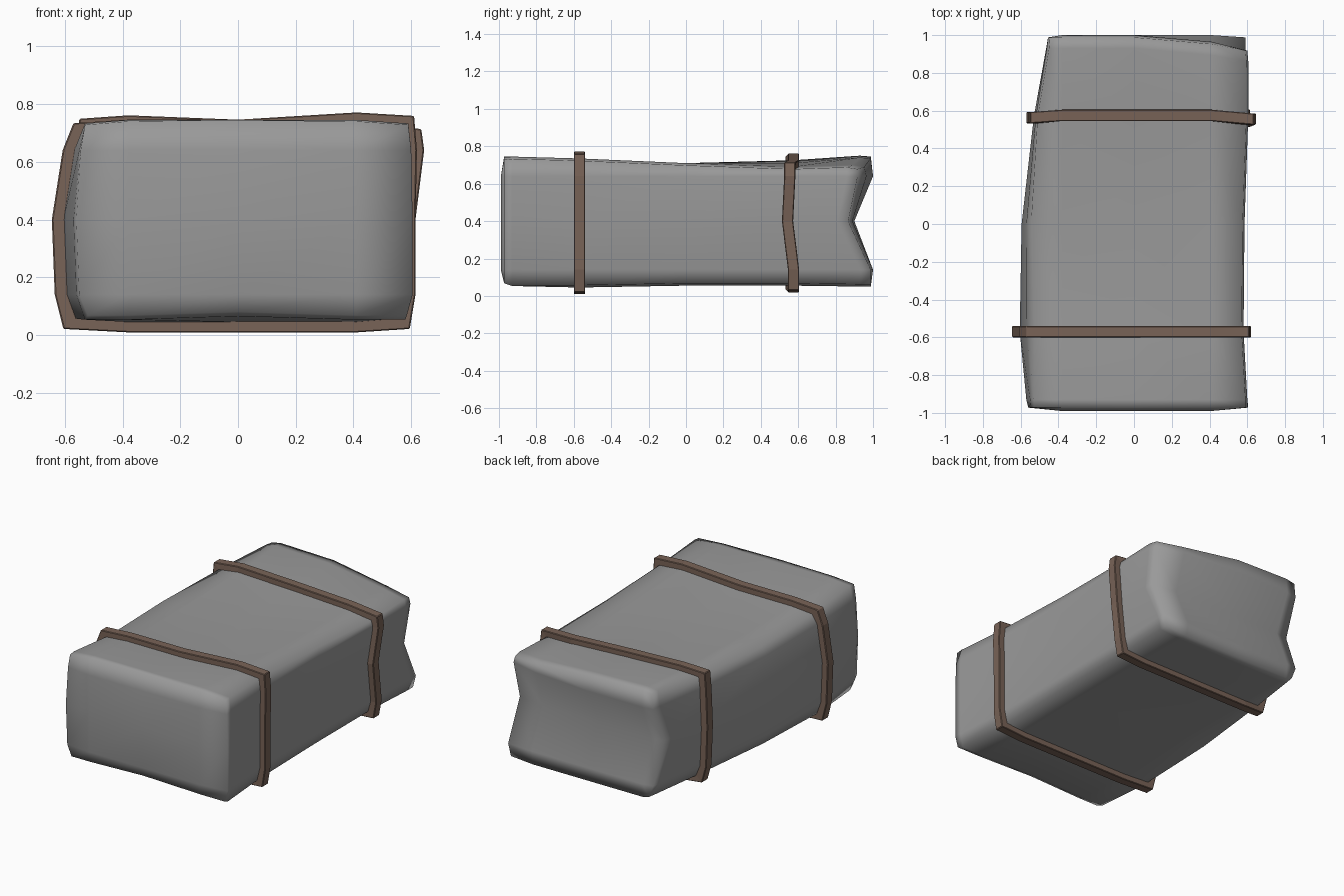
import bpy, bmesh

if "Cube" in bpy.data.objects:
    bpy.data.objects.remove(bpy.data.objects["Cube"])


def material(name, rgb):
    m = bpy.data.materials.new(name)
    m.use_nodes = True
    m.diffuse_color = (*rgb, 1)
    bsdf = next(n for n in m.node_tree.nodes if n.type == "BSDF_PRINCIPLED")
    bsdf.inputs["Base Color"].default_value = (*rgb, 1)
    return m


grey = material("cloth grey", (0.32, 0.32, 0.32))
brown = material("leather brown", (0.19, 0.125, 0.095))

# Cross-sections from front to back:
# y, left top, left middle, right middle, right high, top z left / centre / right, bottom centre z
SECTIONS = [
    (-0.99, -0.53, -0.56, 0.605, 0.60, 0.74, 0.745, 0.74, 0.08),
    (-0.93, -0.53, -0.57, 0.60, 0.60, 0.745, 0.745, 0.745, 0.065),
    (-0.57, -0.53, -0.605, 0.575, 0.58, 0.71, 0.71, 0.735, 0.045),
    (0.0, -0.545, -0.595, 0.575, 0.585, 0.71, 0.705, 0.71, 0.055),
    (0.57, -0.51, -0.53, 0.575, 0.605, 0.725, 0.71, 0.69, 0.055),
    (0.93, -0.45, -0.475, 0.59, 0.605, 0.75, 0.74, 0.70, 0.05),
    (1.0, -0.445, -0.465, 0.59, 0.60, 0.745, 0.735, 0.69, 0.05),
]
LEVELS = range(-2, 3)          # outer edge, inner loop, middle, inner loop, outer edge
LAST = len(SECTIONS) - 1


def point(s, i, k):
    """Surface point of section s at column i (left to right) and level k (bottom to top)."""
    y, left_top, left_mid, right_mid, right_high, zl, zc, zr, zb = SECTIONS[s]
    left = {-2: left_mid + 0.04, -1: left_mid + 0.01, 0: left_mid,
            1: (left_mid + left_top) / 2, 2: left_top}[k]
    right = {-2: right_mid - 0.02, -1: right_mid, 0: right_mid,
             1: right_high, 2: right_high - 0.01}[k]
    x = {-2: left, -1: -0.38, 0: 0, 1: 0.41, 2: right}[i]
    top = zc + (zl - zc if i < 0 else zr - zc) * min(abs(i), 1)
    bottom = zb
    if s < 2:
        bottom -= 0.012 * abs(i)
    if abs(i) == 2:
        top -= 0.012
        bottom += 0.012
    z = {-2: bottom, -1: 0.14, 0: 0.4, 1: 0.64, 2: top}[k]
    # Ends: rounded rim at the front, hollow across the back
    if s == 0 and (abs(i) == 2 or abs(k) == 2):
        y += 0.018
    if s >= 5:
        y -= 0.1 if k == 0 else 0
        if k >= 0 and i > 0:
            y -= 0.035 * i * (0.3 if k == 0 else 1)
        if s == LAST and (abs(i) == 2 or abs(k) == 2):
            y -= 0.012
    return x, y, z


def finish(name, bm, mat, smooth):
    bmesh.ops.recalc_face_normals(bm, faces=bm.faces)
    for f in bm.faces:
        f.smooth = smooth
    mesh = bpy.data.meshes.new(name)
    bm.to_mesh(mesh)
    bm.free()
    mesh.materials.append(mat)
    ob = bpy.data.objects.new(name, mesh)
    bpy.context.collection.objects.link(ob)
    return ob


# Walk once around the rim of a section
RING = ([(i, -2) for i in range(-2, 2)] + [(2, k) for k in range(-2, 2)]
        + [(i, 2) for i in range(2, -2, -1)] + [(-2, k) for k in range(2, -2, -1)])


# Soft bundle body
def bundle():
    bm = bmesh.new()
    verts = {}

    def v(*key):
        if key not in verts:
            verts[key] = bm.verts.new(point(*key))
        return verts[key]

    for s in range(LAST):
        for a, b in zip(RING, RING[1:] + RING[:1]):
            bm.faces.new((v(s, *a), v(s, *b), v(s + 1, *b), v(s + 1, *a)))
    for s in (0, LAST):
        for i in range(-2, 2):
            for k in range(-2, 2):
                bm.faces.new((v(s, i, k), v(s, i + 1, k), v(s, i + 1, k + 1), v(s, i, k + 1)))
    finish("bundle_body", bm, grey, True)


# Strap wrapped round one section
def strap(name, s, bend):
    bm = bmesh.new()
    loops = []
    for i, k in RING:
        x, y, z = point(s, i, k)
        if bend:
            y += 0.005 - (0.02 if i == 2 and k >= 0 else 0)
            y -= 0.012 if k == 0 or i == -2 else 0
        dx = 0.04 * (i // 2) if abs(i) == 2 else 0
        dz = 0.036 * (k // 2) if abs(k) == 2 else 0
        loops.append([bm.verts.new((x + dx * t, y + w, z + dz * t))
                      for t, w in ((-0.3, -0.03), (1, -0.03), (1, 0.03), (-0.3, 0.03))])
    for a, b in zip(loops, loops[1:] + loops[:1]):
        for n in range(4):
            m = (n + 1) % 4
            bm.faces.new((a[n], a[m], b[m], b[n]))
    ob = finish(name, bm, brown, False)
    bevel = ob.modifiers.new("worn edges", "BEVEL")
    bevel.width = 0.004
    bevel.segments = 1
    bevel.limit_method = "ANGLE"


bundle()
strap("front_strap", 2, False)
strap("back_strap", 4, True)
